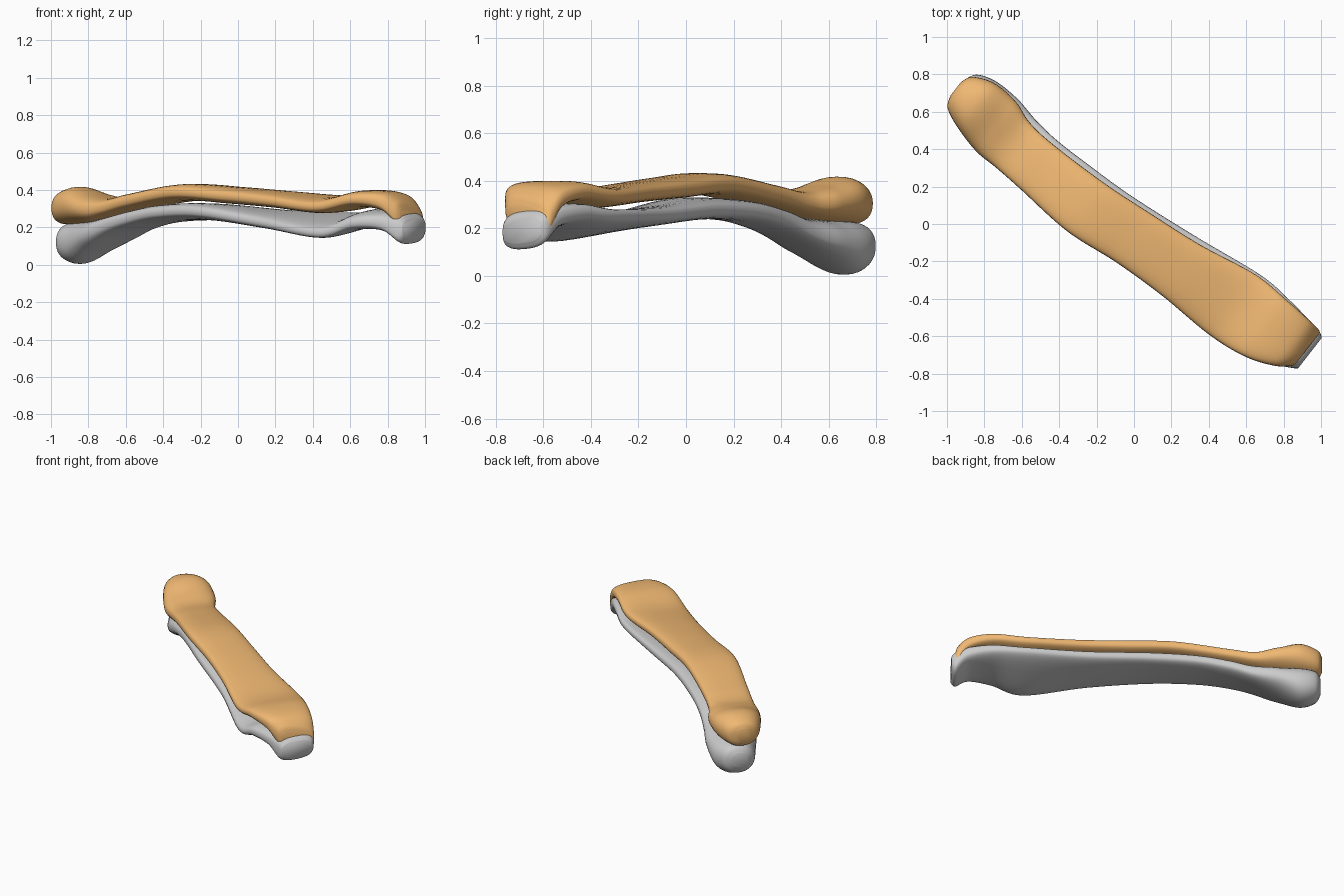
import bpy, bmesh, math

U = (0.79, -0.615)    # direction along the strips
V = (0.615, 0.79)     # direction across the strips
RING, STEPS = 32, 8


def catmull(a, b, c, d, f):
    return [0.5 * (2*q + (r-p)*f + (2*p-5*q+4*r-s)*f*f + (3*q-p-3*r+s)*f**3)
            for p, q, r, s in zip(a, b, c, d)]


def resample(rows):
    pts = [rows[0]] + rows + [rows[-1]]
    out = []
    for i in range(1, len(pts) - 2):
        for k in range(STEPS):
            out.append(catmull(*pts[i-1:i+3], k / STEPS))
    return out + [list(rows[-1])]


def strip(name, rows, color=None):
    """Loft rounded slabs; rows: along, front edge, back edge, front z, back z, thickness."""
    bm = bmesh.new()
    rings = []
    for s, t0, t1, z0, z1, th in resample(rows):
        ring = []
        # left knob has a round section, the rest is a soft-edged slab
        p = 0.65 + 0.25 * min(1, max(0, (-s - 0.75) / 0.2))
        for k in range(RING):
            a = 2 * math.pi * k / RING
            c, n = math.cos(a), math.sin(a)
            f = 0.5 + 0.5 * math.copysign(abs(c) ** max(p, 0.75), c)
            t = t0 + (t1 - t0) * f
            z = z0 + (z1 - z0) * f + 0.5 * th * math.copysign(abs(n) ** p, n)
            ring.append(bm.verts.new((s*U[0] + t*V[0], s*U[1] + t*V[1], z)))
        rings.append(ring)
    for a, b in zip(rings, rings[1:]):
        for k in range(RING):
            j = (k + 1) % RING
            bm.faces.new((a[k], a[j], b[j], b[k]))
    bm.faces.new(rings[0])
    bm.faces.new(rings[-1])
    bmesh.ops.recalc_face_normals(bm, faces=bm.faces)
    me = bpy.data.meshes.new(name)
    bm.to_mesh(me)
    bm.free()
    ob = bpy.data.objects.new(name, me)
    bpy.context.collection.objects.link(ob)
    for p in me.polygons:
        p.use_smooth = True
    if color:
        mat = bpy.data.materials.new(name)
        mat.diffuse_color = color
        me.materials.append(mat)


# Upper strip, orange, with a knob at the left end and a downturned right end
strip("upper_strip", [
    (-1.195, -.06, .03, .300, .300, .10),
    (-1.163, -.125, .09, .305, .305, .17),
    (-1.050, -.175, .135, .315, .320, .20),
    (-.900, -.212, .128, .295, .310, .15),
    (-.770, -.215, .085, .305, .310, .10),
    (-.600, -.225, .07, .340, .340, .09),
    (-.260, -.25, .075, .388, .385, .09),
    (.050, -.22, .10, .370, .372, .09),
    (.350, -.21, .13, .343, .355, .085),
    (.680, -.22, .186, .310, .338, .085),
    (.900, -.195, .18, .350, .358, .09),
    (1.050, -.14, .17, .340, .325, .11),
    (1.120, -.09, .162, .285, .245, .15),
    (1.140, -.06, .15, .265, .220, .10),
], (0.87, 0.48, 0.17, 1))

# Lower strip, grey, with a heavier left knob and a small right knob
strip("lower_strip", [
    (-1.185, -.05, .06, .125, .130, .10),
    (-1.150, -.10, .115, .120, .125, .19),
    (-1.050, -.14, .148, .120, .120, .225),
    (-.900, -.19, .145, .165, .150, .16),
    (-.750, -.20, .115, .215, .185, .11),
    (-.600, -.205, .10, .250, .235, .095),
    (-.400, -.22, .10, .280, .270, .09),
    (-.100, -.23, .11, .285, .280, .09),
    (.300, -.20, .15, .227, .260, .085),
    (.700, -.215, .20, .168, .256, .085),
    (.900, -.185, .19, .223, .270, .095),
    (1.050, -.13, .17, .225, .255, .11),
    (1.135, -.09, .155, .185, .205, .16),
    (1.165, -.07, .135, .185, .200, .11),
])
